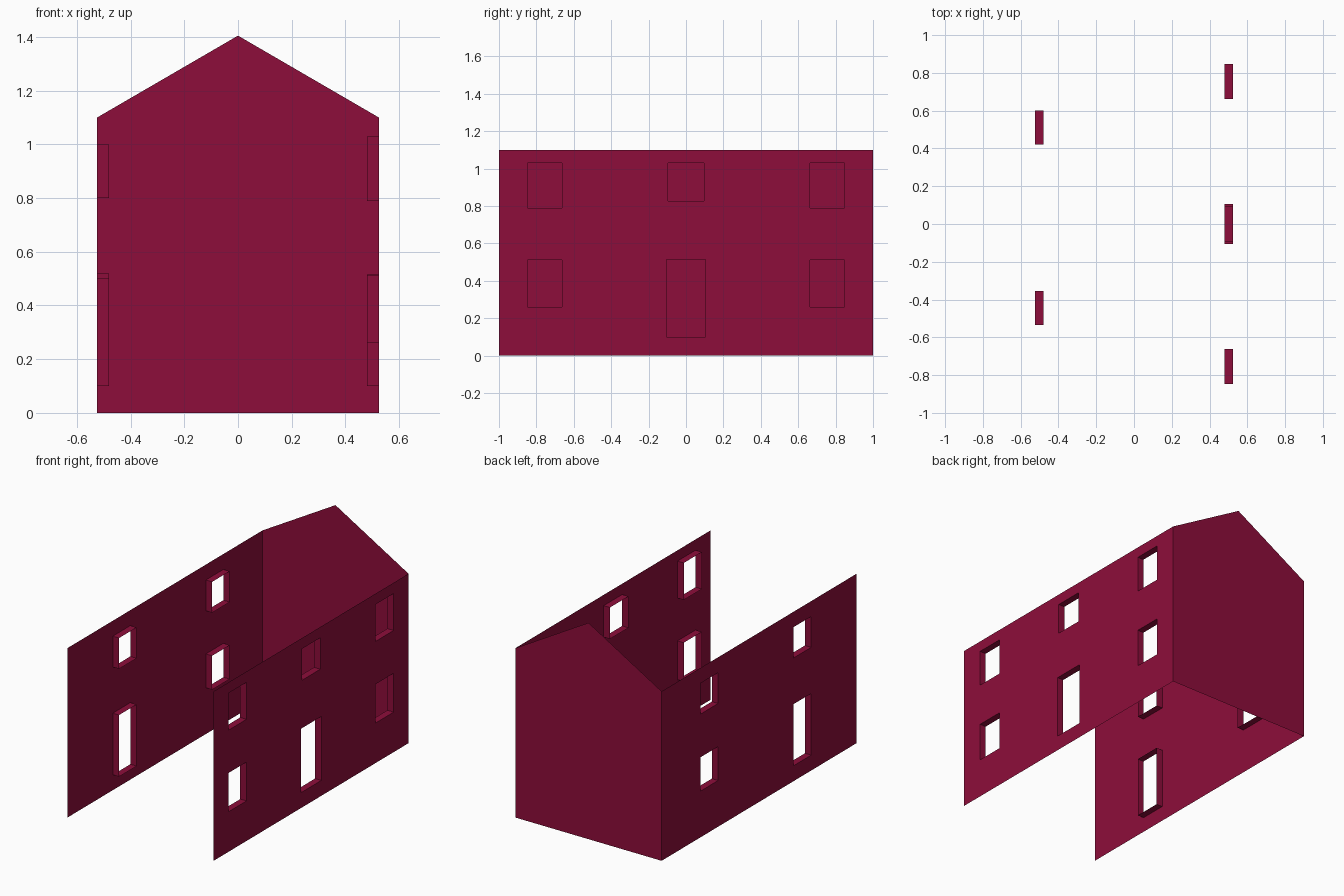
import bpy, bmesh

if "Cube" in bpy.data.objects:
    bpy.data.objects.remove(bpy.data.objects["Cube"])

HALF_X, HALF_Y, EAVES, RIDGE, DEPTH = 0.525, 1.0, 1.10, 1.405, 0.045

mat = bpy.data.materials.new("crimson")
mat.diffuse_color = (0.27, 0.004, 0.043, 1)
mat.use_nodes = True
mat.node_tree.nodes["Principled BSDF"].inputs["Base Color"].default_value = mat.diffuse_color


def finish(name, bm):
    me = bpy.data.meshes.new(name)
    bm.to_mesh(me)
    bm.free()
    me.materials.append(mat)
    ob = bpy.data.objects.new(name, me)
    bpy.context.collection.objects.link(ob)


def side_wall(name, side, holes):
    """Thin wall with rectangular openings (y0, y1, z0, z1) and inward reveals."""
    bm = bmesh.new()
    x_out, x_in = side * HALF_X, side * (HALF_X - DEPTH)

    def quad(pts, flip):
        vs = [bm.verts.new(p) for p in pts]
        bm.faces.new(vs[::-1] if flip else vs)

    # wall sheet: grid cells that are not inside an opening
    ys = sorted({-HALF_Y, HALF_Y, *(v for h in holes for v in h[:2])})
    zs = sorted({0, EAVES, *(v for h in holes for v in h[2:])})
    for a, b in zip(ys, ys[1:]):
        for c, d in zip(zs, zs[1:]):
            y, z = (a + b) / 2, (c + d) / 2
            if any(h[0] < y < h[1] and h[2] < z < h[3] for h in holes):
                continue
            quad([(x_out, a, c), (x_out, b, c), (x_out, b, d), (x_out, a, d)], side < 0)

    # reveals: four strips around each opening
    for y0, y1, z0, z1 in holes:
        ring = [(y0, z0), (y1, z0), (y1, z1), (y0, z1)]
        for p, q in zip(ring, ring[1:] + ring[:1]):
            quad([(x_out, *p), (x_in, *p), (x_in, *q), (x_out, *q)], side > 0)

    bmesh.ops.remove_doubles(bm, verts=bm.verts[:], dist=1e-5)
    finish(name, bm)


# right wall: outer window columns, small window over a door
outer = [(y - 0.0925, y + 0.0925, z0, z1)
         for y in (-0.755, 0.755) for z0, z1 in ((0.26, 0.512), (0.79, 1.03))]
side_wall("right_wall", 1, outer + [(-0.095, 0.095, 0.826, 1.03),
                                    (-0.105, 0.105, 0.10, 0.515)])

# left wall: two window columns, door at the front
side_wall("left_wall", -1, [(-0.535, -0.355, 0.10, 0.50), (-0.535, -0.355, 0.80, 1.0),
                            (0.42, 0.60, 0.30, 0.52), (0.42, 0.60, 0.80, 1.0)])

# gable wall closing the back
bm = bmesh.new()
profile = [(HALF_X, 0), (-HALF_X, 0), (-HALF_X, EAVES), (0, RIDGE), (HALF_X, EAVES)]
bm.faces.new([bm.verts.new((x, HALF_Y, z)) for x, z in profile])
finish("back_gable_wall", bm)
